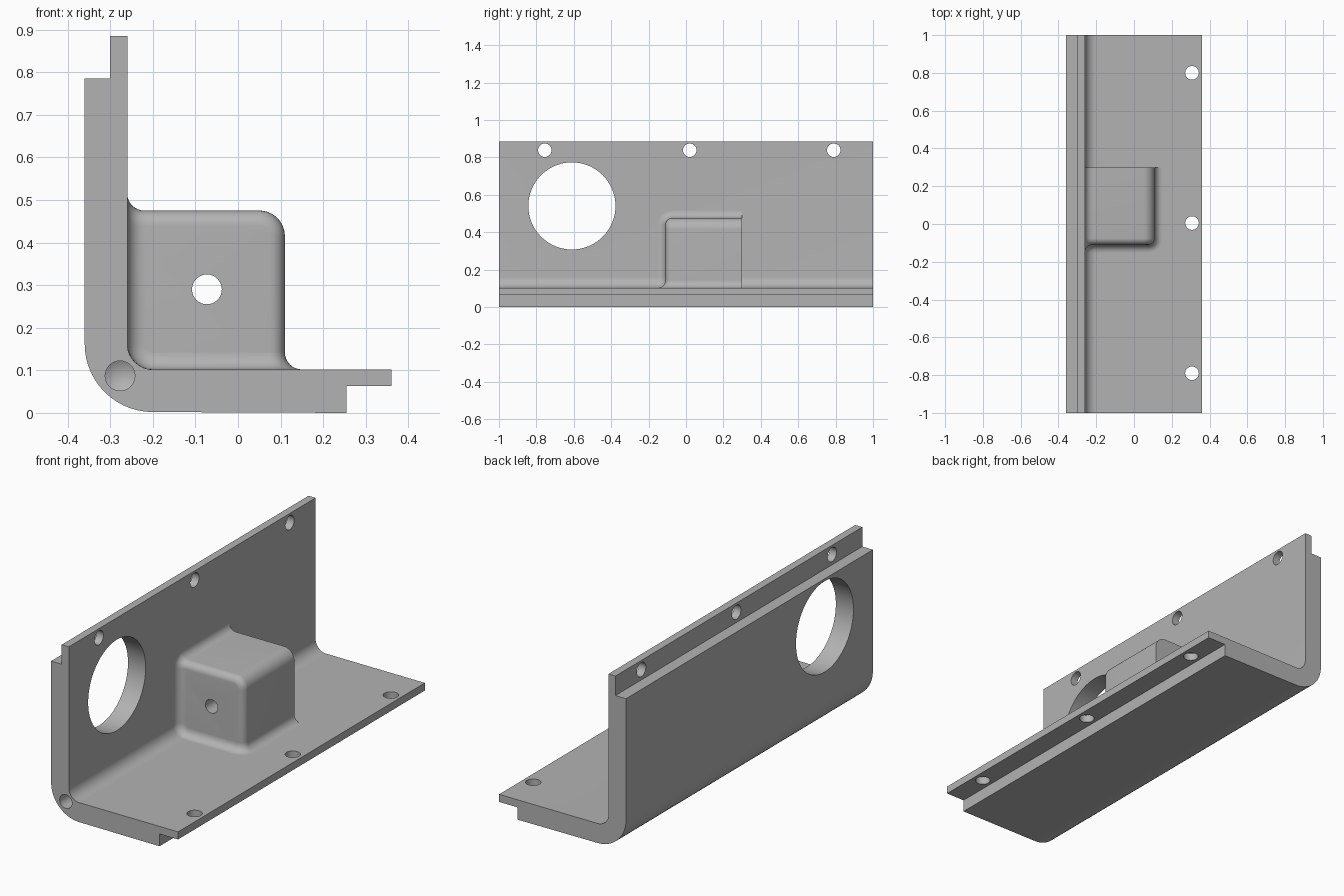
import bpy, bmesh
from math import sin, cos, pi
from mathutils import Vector, Matrix

old = bpy.data.objects.get("Cube")
if old:
    bpy.data.objects.remove(old, do_unlink=True)

grey = bpy.data.materials.new("plain grey")
grey.use_nodes = True
grey.diffuse_color = (0.45, 0.45, 0.45, 1)
grey.node_tree.nodes["Principled BSDF"].inputs["Base Color"].default_value = (0.45, 0.45, 0.45, 1)

WALL, FLOOR, TOP = -0.26, 0.102, 0.885        # inner faces and height
BEND = Vector((-0.2, 0, 0.162))               # centre of the bend
RIGHT, ROOF, FRONT, BACK = 0.11, 0.475, -0.11, 0.3   # housing faces
EDGE, FILLET = 0.035, 0.04


def arc(cx, cz, r, start, end, steps=14):
    """Points on an arc in the xz plane, angles in quarter turns."""
    angles = [(start + (end - start) * i / steps) * pi / 2 for i in range(steps + 1)]
    return [(cx + r * cos(a), cz + r * sin(a)) for a in angles]


def make(name, bm):
    bmesh.ops.recalc_face_normals(bm, faces=bm.faces[:])
    mesh = bpy.data.meshes.new(name)
    bm.to_mesh(mesh)
    bm.free()
    mesh.materials.append(grey)
    obj = bpy.data.objects.new(name, mesh)
    bpy.context.collection.objects.link(obj)
    return obj


def extrude(points, y0, y1):
    """Solid from an xz outline stretched along y."""
    bm = bmesh.new()
    face = bm.faces.new([bm.verts.new((x, y0, z)) for x, z in points])
    new = bmesh.ops.extrude_face_region(bm, geom=[face])["geom"]
    bmesh.ops.translate(bm, vec=(0, y1 - y0, 0),
                        verts=[v for v in new if isinstance(v, bmesh.types.BMVert)])
    return bm


def cut(target, centre, axis, radius, depth, tip=0, segments=32):
    """Drill a round hole, with a conical end if tip is given."""
    bm = bmesh.new()
    bmesh.ops.create_cone(bm, cap_ends=True, segments=segments, radius1=radius,
                          radius2=radius, depth=depth)
    if tip:
        end = max(bm.faces, key=lambda f: f.calc_center_median().z)
        bmesh.ops.poke(bm, faces=[end], offset=tip)
    turn = Vector((0, 0, 1)).rotation_difference(Vector(axis)).to_matrix().to_4x4()
    bmesh.ops.transform(bm, matrix=Matrix.Translation(centre) @ turn, verts=bm.verts[:])
    cutter = make("drill", bm)
    mod = target.modifiers.new("hole", "BOOLEAN")
    mod.operation, mod.solver, mod.object = "DIFFERENCE", "EXACT", cutter
    bpy.context.view_layer.objects.active = target
    bpy.ops.object.modifier_apply(modifier=mod.name)
    bpy.data.objects.remove(cutter, do_unlink=True)


# Angle bracket with stepped lips on both free edges
outline = arc(BEND.x, BEND.z, 0.16, 2, 3) + [
    (0.255, 0), (0.255, 0.063), (0.36, 0.063), (0.36, FLOOR)]
outline += arc(BEND.x, BEND.z, 0.06, 3, 2)
outline += [(WALL, TOP), (-0.3, TOP), (-0.3, 0.785), (-0.36, 0.785)]
bracket = make("angle_bracket", extrude(outline, -1, 1))

# Window, screw holes and blind corner bore
cut(bracket, (-0.3, -0.61, 0.54), (1, 0, 0), 0.233, 0.4, segments=64)
for y in (-0.755, 0.02, 0.79):
    cut(bracket, (-0.28, y, 0.838), (1, 0, 0), 0.036, 0.3)
for y in (-0.79, 0.005, 0.8):
    cut(bracket, (0.307, y, 0.08), (0, 0, 1), 0.036, 0.3)
cut(bracket, (-0.277, -1, 0.087), (0, 1, 0), 0.035, 0.4, tip=0.02)

# Housing block with rounded roof corner and front edges
sunk_x, sunk_z = WALL - 0.02, FLOOR - 0.02
bm = extrude([(sunk_x, sunk_z), (RIGHT, sunk_z)]
             + arc(RIGHT - 0.06, ROOF - 0.06, 0.06, 0, 1) + [(sunk_x, ROOF)], FRONT, BACK)
rim = [e for e in bm.edges if all(abs(v.co.y - FRONT) < 1e-4 for v in e.verts)
       and any(v.co.z > sunk_z + 0.01 for v in e.verts)
       and any(v.co.x > sunk_x + 0.01 for v in e.verts)]
bmesh.ops.bevel(bm, geom=rim, offset=EDGE, offset_type="OFFSET", segments=8,
                profile=0.5, affect="EDGES", clamp_overlap=False)
housing = make("housing_block", bm)
cut(housing, (-0.073, 0.1, 0.29), (0, 1, 0), 0.035, 0.9)

# Fillet path around the block: position, bracket normal, block normal
X, Y, Z = Vector((1, 0, 0)), Vector((0, 1, 0)), Vector((0, 0, 1))
path = [(Vector((RIGHT, BACK, FLOOR)), Z, X)]
quarter = [i / 8 * pi / 2 for i in range(9)]
for a in quarter:
    m = X * cos(a) - Y * sin(a)
    path.append((Vector((RIGHT - EDGE, FRONT + EDGE, FLOOR)) + m * EDGE, Z, m))
for a in quarter:
    n = Z * cos(a) + X * sin(a)
    path.append((BEND + Y * FRONT - n * 0.06, n, -Y))
for a in quarter:
    m = Z * sin(a) - Y * cos(a)
    path.append((Vector((WALL, FRONT + EDGE, ROOF - EDGE)) + m * EDGE, X, m))
path.append((Vector((WALL, BACK, ROOF)), X, Z))

# Sweep the concave section along the path
bm = bmesh.new()
rings = []
for p, n, m in path:
    centre = p + (m + n) * FILLET
    ring = [centre - (m * sin(a) + n * cos(a)) * FILLET for a in quarter]
    ring.append(p - (m + n) * 0.01)
    rings.append([bm.verts.new(co) for co in ring])
for a, b in zip(rings, rings[1:]):
    for i in range(len(a)):
        j = (i + 1) % len(a)
        bm.faces.new((a[i], a[j], b[j], b[i]))
bm.faces.new(rings[0])
bm.faces.new(rings[-1])
fillet = make("housing_fillet", bm)

# Smooth rounds, keep hard edges sharp
bpy.ops.object.select_all(action="DESELECT")
for obj in (bracket, housing, fillet):
    obj.select_set(True)
bpy.context.view_layer.objects.active = bracket
bpy.ops.object.shade_smooth_by_angle(angle=pi / 6)
